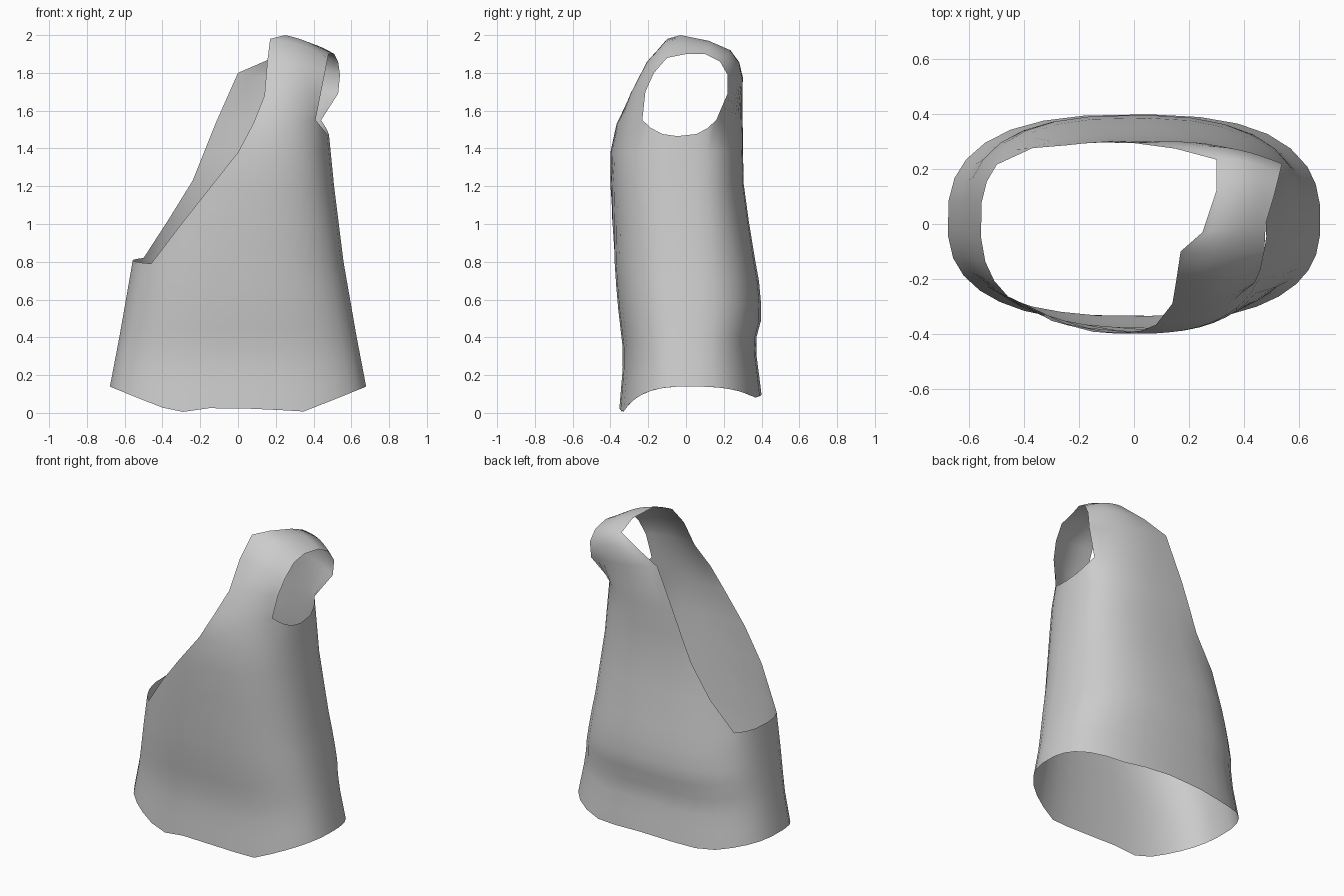
import bpy, bmesh, math
from mathutils import Vector

if "Cube" in bpy.data.objects:
    bpy.data.objects.remove(bpy.data.objects["Cube"])


def interp(table, v):
    """Piecewise linear lookup in (key, value) pairs."""
    for (a, p), (b, q) in zip(table, table[1:]):
        if v <= b:
            return p + (q - p) * max(0, v - a) / (b - a)
    return table[-1][1]


# Body profiles by height: half width, front depth, back depth
WIDTH = [(0.0, .70), (.14, .68), (.4, .63), (.8, .56), (1.2, .51), (1.55, .475)]
FRONT = [(0, -.355), (.3, -.33), (.6, -.365), (.9, -.385), (1.2, -.4), (1.38, -.4), (1.55, -.365)]
BACK = [(.1, .4), (.37, .365), (.5, .4), (.65, .395), (.9, .35), (1.2, .305), (1.55, .3)]
# Hem height by sideways position
HEM_FRONT = [(0, .02), (.22, .025), (.47, 0), (1, .14)]
HEM_BACK = [(0, .1), (.58, .08), (1, .14)]
POW = 2.6
MID = 0.01
N, S = 10, 6      # columns per panel, columns per side


def surf(ang, z):
    c, s = math.cos(ang), math.sin(ang)
    x = interp(WIDTH, z) * math.copysign(abs(c) ** (2 / POW), c)
    depth = interp(BACK, z) - MID if s > 0 else MID - interp(FRONT, z)
    return Vector((x, MID + depth * math.copysign(abs(s) ** (2 / POW), s), z))


def angle(x, z):
    u = x / interp(WIDTH, z)
    return math.acos(math.copysign(abs(u) ** (POW / 2), u))


def hem(ang):
    c = abs(math.cos(ang)) ** (2 / POW)
    return interp(HEM_BACK if math.sin(ang) > 0 else HEM_FRONT, c)


arm_f, arm_b = -angle(.41, 1.55), angle(.44, 1.55)
# Slanted neckline: front (x, z), back (x, z), height at the right side
NECK = [((-.46, .79), (-.5, .82), .8), ((-.3, 1.0), (-.37, 1.02), 1.0),
        ((-.15, 1.19), (-.24, 1.23), 1.2), ((0, 1.38), (-.18, 1.38), 1.38),
        ((.08, 1.53), (-.12, 1.53), 1.55)]


def ring(front, back, right, dip=0):
    """Angles and heights: front panel, right side, back panel, left side."""
    fa, ba = -angle(*front), angle(*back)
    out = []
    for i in range(N):
        t = i / N
        out.append((fa + (arm_f - fa) * t, front[1] + (right - front[1]) * t))
    for i in range(S):
        t = i / S
        out.append((arm_f + (arm_b - arm_f) * t, right - dip * math.sin(math.pi * t)))
    for i in range(N + 1):
        t = i / N
        out.append((arm_b + (ba - arm_b) * t, right + (back[1] - right) * t))
    for i in range(1, S):
        t = i / S
        out.append((ba + (2 * math.pi + fa - ba) * t, back[1] + (front[1] - back[1]) * t))
    return out


bm = bmesh.new()


def bridge(a, b, closed=False):
    for i in range(len(a) if closed else len(a) - 1):
        j = (i + 1) % len(a)
        bm.faces.new((a[i], a[j], b[j], b[i]))


# Lower tube from the wavy hem to the left underarm
base = ring(*NECK[0])
prev = None
for t in (0, .14, .28, .42, .55, .68, .84, 1):
    row = [bm.verts.new(surf(a, hem(a) + (z - hem(a)) * t)) for a, z in base]
    if prev:
        bridge(prev, row, True)
    prev = row

# Front, right side and back up to the armhole
used = 2 * N + S + 1
prev = prev[:used]
for k, (f, b, r) in enumerate(NECK[1:], 1):
    dip = .085 if k == len(NECK) - 1 else 0
    row = [bm.verts.new(surf(a, z)) for a, z in ring(f, b, r, dip)[:used]]
    bridge(prev, row)
    prev = row

# Shoulder strap: neck edge, arm edge, outward bulge of each row
STRAP = [((.14, -.29, 1.68), (.44, -.215, 1.7), (0, -.03, .01)),
         ((.155, -.2, 1.86), (.46, -.17, 1.8), (0, -.02, .02)),
         ((.17, -.1, 1.98), (.475, -.1, 1.88), (0, -.01, .02)),
         ((.25, -.03, 2.0), (.48, 0, 1.9), (0, 0, .015)),
         ((.3, .12, 1.97), (.51, .1, 1.9), (0, .01, .015)),
         ((.3, .235, 1.92), (.53, .18, 1.86), (0, .02, .01)),
         ((.15, .275, 1.865), (.54, .22, 1.79), (0, .03, .01)),
         ((0, .295, 1.8), (.53, .22, 1.69), (0, .035, 0))]
front_top, back_top = prev[:N + 1], prev[N + S:][::-1]
prev = front_top
for p, q, bulge in STRAP:
    row = []
    for i in range(N + 1):
        t = i / N
        row.append(bm.verts.new(Vector(p).lerp(Vector(q), t) + Vector(bulge) * math.sin(math.pi * t)))
    bridge(prev, row)
    prev = row
bridge(prev, back_top)

bmesh.ops.recalc_face_normals(bm, faces=bm.faces[:])
for f in bm.faces:
    f.smooth = True
mesh = bpy.data.meshes.new("one_shoulder_top")
bm.to_mesh(mesh)
bm.free()
obj = bpy.data.objects.new("one_shoulder_top", mesh)
bpy.context.collection.objects.link(obj)
